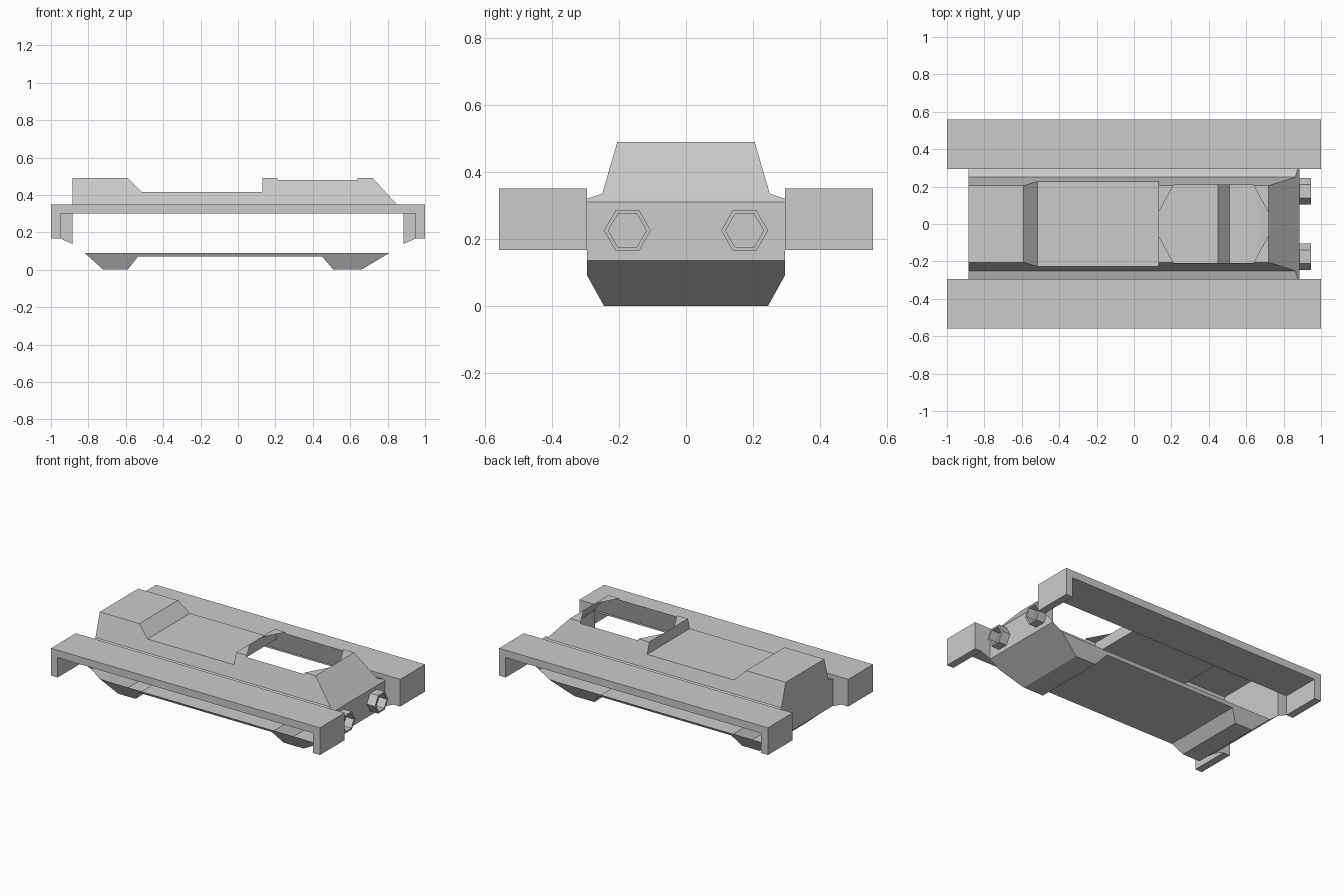
import bpy, bmesh, math

if "Cube" in bpy.data.objects:
    bpy.data.objects.remove(bpy.data.objects["Cube"])


def build(name, faces):
    """Make one object from a list of polygons, welding shared corners."""
    bm = bmesh.new()
    for pts in faces:
        bm.faces.new([bm.verts.new(p) for p in pts])
    bmesh.ops.remove_doubles(bm, verts=bm.verts[:], dist=0.0005)
    bmesh.ops.recalc_face_normals(bm, faces=bm.faces[:])
    me = bpy.data.meshes.new(name)
    bm.to_mesh(me)
    bm.free()
    ob = bpy.data.objects.new(name, me)
    bpy.context.collection.objects.link(ob)
    return ob


def strip(profile, width):
    """Quads spanning the hull along an x-z profile."""
    return [[(x0, -width(z0), z0), (x0, width(z0), z0),
             (x1, width(z1), z1), (x1, -width(z1), z1)]
            for (x0, z0), (x1, z1) in zip(profile, profile[1:])]


END, W = 0.885, 0.295                       # hull end in x, half width in y


def upper_w(z):                             # upper hull sides lean inward
    return 0.25 - 0.045 * (z - 0.335) / 0.155


def lower_w(z):                             # belly sides are chamfered
    return W - 0.05 * max(0, 0.09 - z) / 0.09


# Upper hull: rear block, sunken deck, step and nose slope
deck = [(-END, 0.335), (-END, 0.49), (-0.59, 0.49), (-0.515, 0.415),
        (0.13, 0.415), (0.13, 0.49)]
nose = [(0.72, 0.49), (0.862, 0.335)]
rim = [(0.21, 0.49), (0.21, 0.48), (0.64, 0.48), (0.64, 0.49)]
faces = strip(deck, upper_w) + strip(nose, upper_w)
for s in (-1, 1):
    # leaning side wall
    faces.append([(x, s * upper_w(z), z) for x, z in deck + rim + nose])
    # corner plates of the hatch
    for a, b in ((0.13, 0.21), (0.72, 0.64)):
        y = s * upper_w(0.49)
        faces.append([(a, s * 0.06, 0.49), (a, y, 0.49), (b, y, 0.49)])
    # lip beside the fender
    faces.append([(-END, s * 0.25, 0.335), (0.862, s * 0.25, 0.335),
                  (0.876, s * W, 0.32), (-END, s * W, 0.32)])
# foot of the nose slope and the rear shoulder
faces.append([(0.862, -0.25, 0.335), (0.862, 0.25, 0.335), (0.876, W, 0.32),
              (END, W, 0.31), (END, -W, 0.31), (0.876, -W, 0.32)])
faces.append([(-END, -0.25, 0.335), (-END, 0.25, 0.335),
              (-END, W, 0.32), (-END, -W, 0.32)])
build("upper_hull", faces)

# Lower hull: end walls and belly with two low pods, sides open above
belly = [(-0.82, 0.09), (-0.72, 0), (-0.59, 0), (-0.535, 0.07),
         (0.45, 0.07), (0.51, 0), (0.66, 0), (0.81, 0.09)]
tray = [(-END, 0.32), (-END, 0.14)] + belly + [(END, 0.135), (END, 0.31)]
faces = strip(tray, lower_w)
for s in (-1, 1):
    faces.append([(x, s * lower_w(z), z) for x, z in belly])
build("lower_hull", faces)

# Fenders: long arches with end legs, joined to the hull by inner webs
arch = [(-1, 0.167), (-1, 0.35), (1, 0.35), (1, 0.167),
        (0.95, 0.167), (0.95, 0.30), (-0.95, 0.30), (-0.95, 0.167)]
for s, side in ((-1, "right"), (1, "left")):
    inner = [(x, s * W, z) for x, z in arch]
    outer = [(x, s * 0.558, z) for x, z in arch]
    n = len(arch)
    faces = [inner, outer]
    faces += [[inner[i], inner[(i + 1) % n], outer[(i + 1) % n], outer[i]]
              for i in range(n)]
    build("fender_" + side, faces)
    build("fender_web_" + side,
          [[(e * x, s * W, z) for x, z in
            ((0.95, 0.30), (0.95, 0.167), (END, 0.138), (END, 0.30))]
           for e in (-1, 1)])

    # Hexagonal lamp ring on the nose
    def hexagon(x, r):
        return [(x, s * 0.175 + r * math.cos(k * math.pi / 3),
                 0.225 + r * math.sin(k * math.pi / 3)) for k in range(6)]
    rings = [hexagon(END, 0.07), hexagon(0.945, 0.07),
             hexagon(0.945, 0.057), hexagon(END + 0.002, 0.057)]
    faces = [[a[k], a[(k + 1) % 6], b[(k + 1) % 6], b[k]]
             for a, b in zip(rings, rings[1:]) for k in range(6)]
    build("lamp_ring_" + side, faces + [rings[-1]])
